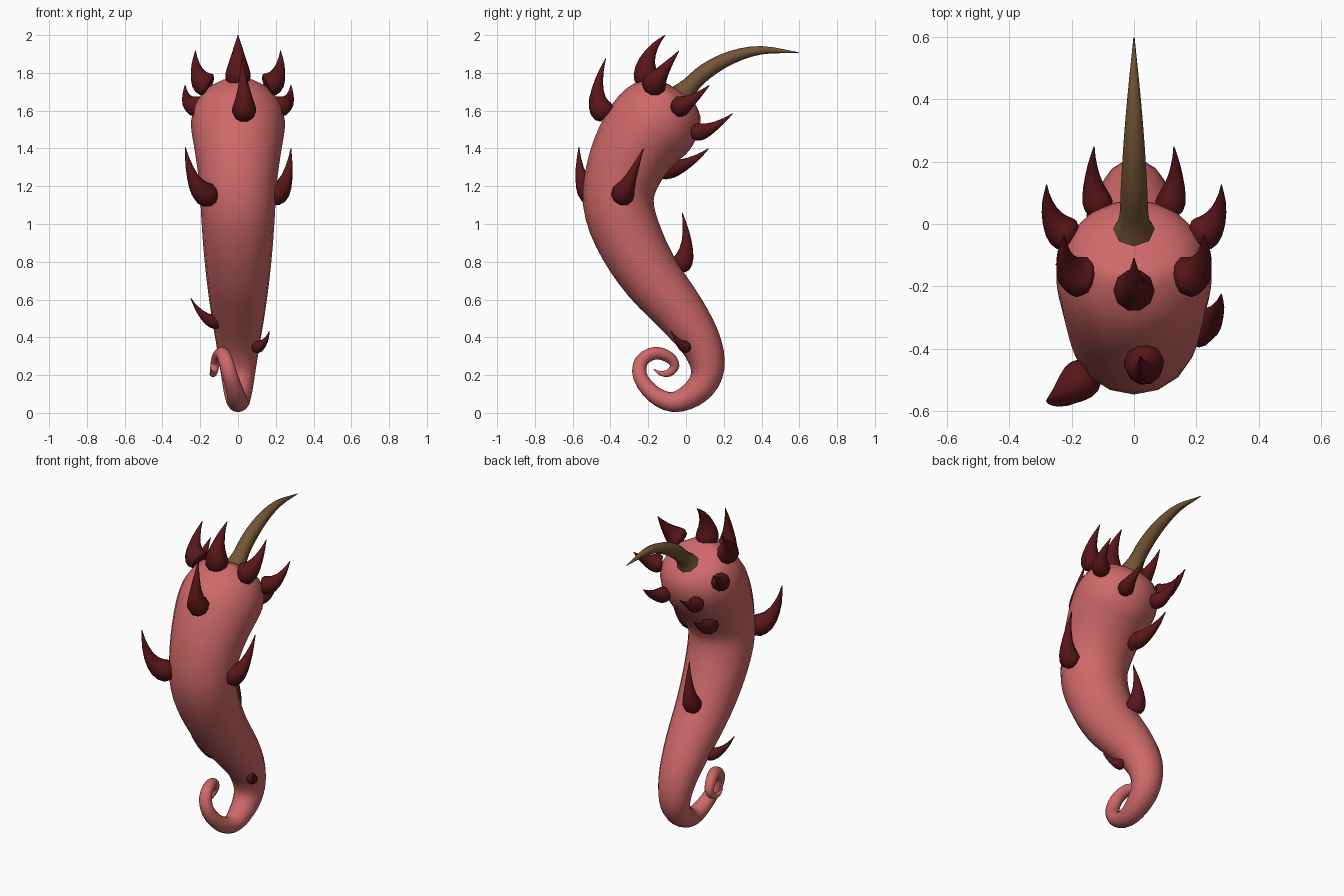
import bpy, bmesh
from math import cos, sin, pi
from mathutils import Vector

if "Cube" in bpy.data.objects:
    bpy.data.objects.remove(bpy.data.objects["Cube"])


def material(name, rgb):
    m = bpy.data.materials.new(name)
    m.diffuse_color = (*rgb, 1)
    m.use_nodes = True
    m.node_tree.nodes["Principled BSDF"].inputs["Base Color"].default_value = m.diffuse_color
    return m


SKIN = material("pink_skin", (0.62, 0.14, 0.14))
THORN = material("dark_red_thorn", (0.10, 0.008, 0.01))
HORN = material("brown_horn", (0.17, 0.09, 0.035))


def smooth_path(pts, steps):
    """Catmull-Rom through (x, y, z, radius) points."""
    p = [Vector(q) for q in pts]
    p = [2 * p[0] - p[1]] + p + [2 * p[-1] - p[-2]]
    out = []
    for i in range(1, len(p) - 2):
        a, b, c, d = p[i - 1:i + 3]
        for k in range(steps):
            t = k / steps
            out.append(0.5 * (2 * b + (c - a) * t + (2 * a - 5 * b + 4 * c - d) * t ** 2
                              + (3 * b - a - 3 * c + d) * t ** 3))
    return out + [p[-2]]


def tube(name, path, sides, mat, side_scale=1.0):
    """Skin rings along a path of (x, y, z, radius)."""
    bm = bmesh.new()
    pos = [Vector(q[:3]) for q in path]
    rings, side, last = [], None, None
    for i, q in enumerate(path):
        t = (pos[min(i + 1, len(pos) - 1)] - pos[max(i - 1, 0)]).normalized()
        if side is None:
            side = t.cross(Vector((0, 0, 1))).normalized()
        else:
            side = last.rotation_difference(t) @ side
        last = t
        up = t.cross(side)
        r = max(q[3], 0.002)
        rings.append([bm.verts.new(pos[i] + r * (side * side_scale * cos(a) + up * sin(a)))
                      for a in (2 * pi * k / sides for k in range(sides))])
    for a, b in zip(rings, rings[1:]):
        for k in range(sides):
            n = (k + 1) % sides
            bm.faces.new((a[k], a[n], b[n], b[k]))
    bm.faces.new(rings[0])
    bm.faces.new(rings[-1])
    bmesh.ops.recalc_face_normals(bm, faces=bm.faces)
    for f in bm.faces:
        f.smooth = len(f.verts) == 4
    me = bpy.data.meshes.new(name)
    bm.to_mesh(me)
    bm.free()
    me.materials.append(mat)
    ob = bpy.data.objects.new(name, me)
    bpy.context.collection.objects.link(ob)
    return ob


def thorn(name, base, mid, tip, r):
    """Curved claw, fat and rounded at its base."""
    a, m, c = Vector(base), Vector(mid), Vector(tip)
    b = m + 0.3 * (m - (a + c) / 2)
    path = []
    for t, k in ((0, .8), (.1, 1), (.2, 1), (.32, .88), (.45, .7), (.6, .5),
                 (.75, .33), (.88, .17), (1, .02)):
        p = a * (1 - t) ** 2 + b * 2 * t * (1 - t) + c * t * t
        path.append((*p, r * k))
    tube(name, path, 10, THORN)


# Body from the blunt head down to the curled tail tip
tube("body", smooth_path([
    (0, -.008, 1.69, .004), (0, -.015, 1.68, .09), (0, -.037, 1.655, .16),
    (0, -.075, 1.62, .203), (0, -.14, 1.56, .232), (0, -.21, 1.49, .232),
    (0, -.295, 1.36, .212), (0, -.352, 1.2, .192), (0, -.35, 1.06, .185),
    (0, -.285, .89, .174), (0, -.18, .715, .158), (0, -.03, .53, .135),
    (0, .07, .385, .112), (0, .112, .265, .094), (0, .098, .17, .08),
    (0, .03, .095, .068), (0, -.07, .057, .053), (-.012, -.17, .098, .045),
    (-.04, -.242, .19, .039), (-.065, -.235, .275, .036), (-.085, -.165, .316, .033),
    (-.11, -.09, .295, .029), (-.122, -.06, .25, .024), (-.13, -.09, .211, .019),
    (-.138, -.135, .21, .012), (-.14, -.17, .23, .002)], 3), 16, SKIN, 1.06)

# Long horn on the head
tube("horn", smooth_path([
    (0, -.03, 1.67, .075), (0, .02, 1.73, .048), (0, .105, 1.808, .043),
    (0, .24, 1.882, .035), (0, .4, 1.92, .022), (0, .598, 1.907, .002)], 3), 8, HORN)

# Mirrored head thorns
for i, (b, m, t, r) in enumerate([
        ((.15, -.175, 1.73), (.225, -.15, 1.775), (.225, -.037, 1.917), .066),
        ((.20, -.045, 1.62), (.275, .01, 1.635), (.28, .125, 1.735), .055),
        ((.105, .04, 1.485), (.14, .13, 1.495), (.128, .247, 1.585), .047)]):
    for s, side in ((1, "right"), (-1, "left")):
        thorn(f"head_thorn_{side}_{i}", *[(s * x, y, z) for x, y, z in (b, m, t)], r)

# Single thorns: crown and scattered along the body
for name, b, m, t, r in [
        ("crown_thorn", (0, -.205, 1.74), (0, -.225, 1.88), (0, -.11, 2.0), .066),
        ("front_upper_thorn", (.03, -.42, 1.58), (.035, -.495, 1.66), (.02, -.425, 1.877), .064),
        ("front_left_thorn", (-.14, -.47, 1.145), (-.235, -.56, 1.19), (-.28, -.567, 1.408), .064),
        ("right_thorn", (.175, -.34, 1.15), (.26, -.315, 1.19), (.28, -.225, 1.4), .062),
        ("back_upper_thorn", (-.085, -.14, 1.28), (-.13, 0, 1.305), (-.137, .12, 1.4), .05),
        ("back_middle_thorn", (-.03, -.04, .77), (-.03, .02, .86), (-.01, -.02, 1.06), .055),
        ("left_lower_thorn", (-.10, -.06, .475), (-.185, -.1, .5), (-.25, -.13, .607), .036),
        ("right_lower_thorn", (.085, .005, .345), (.14, -.03, .36), (.166, -.08, .432), .032)]:
    thorn(name, b, m, t, r)
